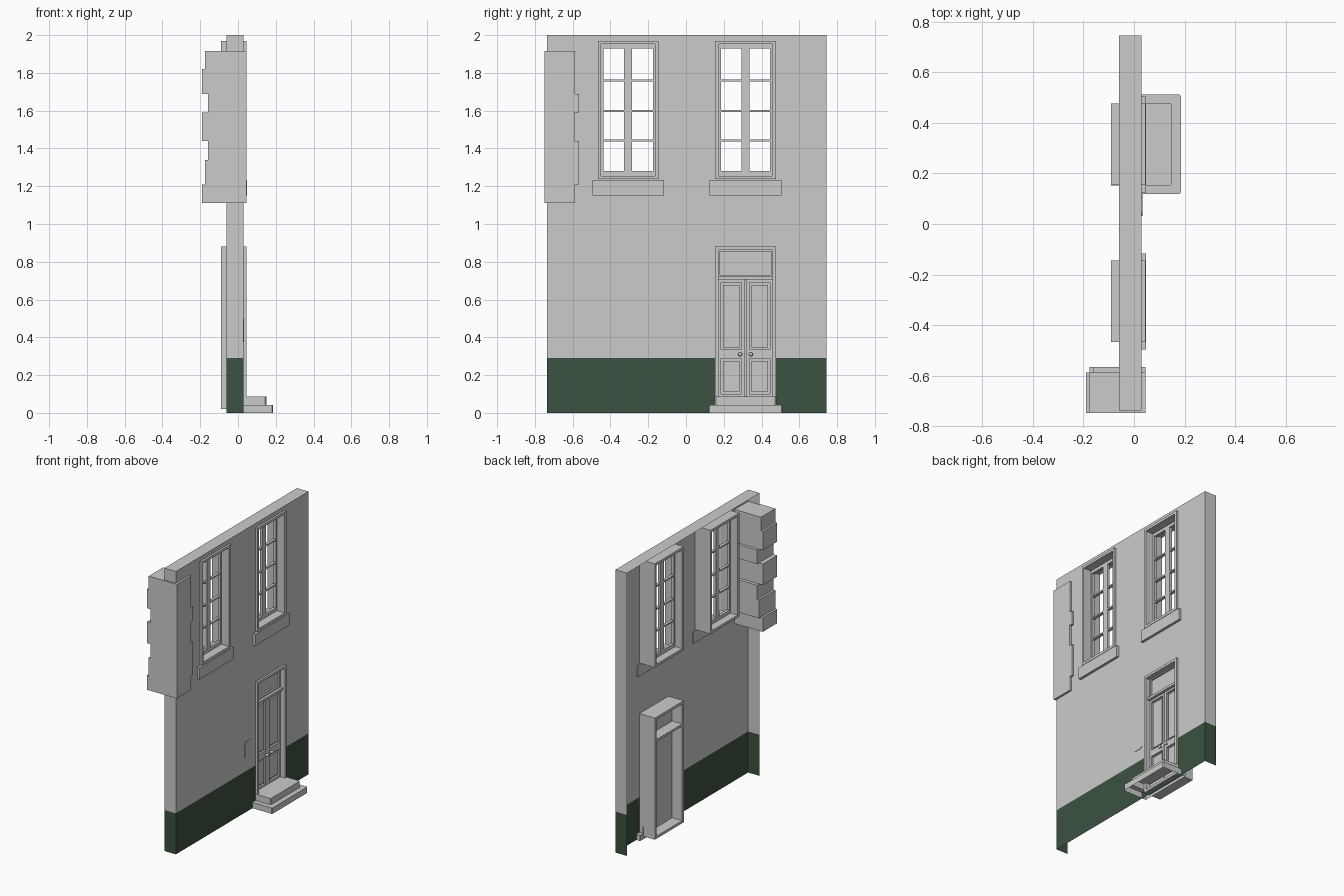
import bpy, bmesh, math
from mathutils import Vector, Matrix

if "Cube" in bpy.data.objects:
    bpy.data.objects.remove(bpy.data.objects["Cube"])

green = bpy.data.materials.new("dark_green_paint")
green.diffuse_color = (0.045, 0.085, 0.05, 1)
green.use_nodes = True
green.node_tree.nodes["Principled BSDF"].inputs["Base Color"].default_value = green.diffuse_color


def finish(name, bm, weld=True):
    if weld:
        bmesh.ops.remove_doubles(bm, verts=bm.verts, dist=1e-5)
    bmesh.ops.recalc_face_normals(bm, faces=bm.faces)
    me = bpy.data.meshes.new(name)
    bm.to_mesh(me)
    bm.free()
    ob = bpy.data.objects.new(name, me)
    bpy.context.collection.objects.link(ob)
    return ob


def quad(bm, *pts):
    return bm.faces.new([bm.verts.new(p) for p in pts])


def sheet(bm, x, rect, holes, cuts=()):
    """Flat yz sheet at x with rectangular holes; rect/holes = (y0, y1, z0, z1)."""
    ys = sorted({v for r in [rect, *holes] for v in r[:2]})
    zs = sorted({v for r in [rect, *holes] for v in r[2:]} | set(cuts))
    for a, b in zip(ys, ys[1:]):
        for c, d in zip(zs, zs[1:]):
            m, n = (a + b) / 2, (c + d) / 2
            if not any(h[0] < m < h[1] and h[2] < n < h[3] for h in holes):
                quad(bm, (x, a, c), (x, b, c), (x, b, d), (x, a, d))
    bmesh.ops.remove_doubles(bm, verts=bm.verts, dist=1e-5)


def slab(name, x0, x1, rect, holes=()):
    """Sheet given thickness from x0 to x1."""
    bm = bmesh.new()
    sheet(bm, x0, rect, holes)
    ext = bmesh.ops.extrude_face_region(bm, geom=bm.faces[:], use_keep_orig=True)
    vs = [g for g in ext["geom"] if isinstance(g, bmesh.types.BMVert)]
    bmesh.ops.translate(bm, verts=vs, vec=(x1 - x0, 0, 0))
    return finish(name, bm)


def grow(r, d):
    return (r[0] - d, r[1] + d, r[2] - d, r[3] + d)


Y0, Y1, XF, XB = -0.737, 0.745, 0.03, -0.06
PLINTH = 0.29
WIN_Y = (-0.306, 0.315)
DOOR_Y = 0.315
windows = [(c - 0.161, c + 0.161, 1.237, 1.97) for c in WIN_Y]
door = (DOOR_Y - 0.162, DOOR_Y + 0.162, 0.02, 0.88)

# Wall shell: pierced front, two end returns and a top, open at the back
bm = bmesh.new()
openings = [grow(w, -0.01) for w in windows] + [grow(door, -0.01)]
sheet(bm, XF, (Y0, Y1, 0, 2), openings, cuts=(PLINTH,))
for y in (Y0, Y1):
    for a, b in ((0, PLINTH), (PLINTH, 2)):
        quad(bm, (XF, y, a), (XB, y, a), (XB, y, b), (XF, y, b))
quad(bm, (XF, Y0, 2), (XF, Y1, 2), (XB, Y1, 2), (XB, Y0, 2))
wall = finish("wall", bm)
wall.data.materials.append(None)
wall.data.materials.append(green)
for p in wall.data.polygons:
    p.material_index = int(p.center.z < PLINTH)

# Windows: deep box frame, recessed glazing bars and sill
for i, (c, w) in enumerate(zip(WIN_Y, windows), 1):
    slab(f"window_{i}_frame", -0.09, 0.045, w, [grow(w, -0.018)])
    bars = (1.275, 1.443, 1.598, 1.76, 1.935)
    panes = [(c + a, c + b, lo + 0.005, hi - 0.005)
             for a, b in ((-0.13, -0.021), (0.021, 0.13))
             for lo, hi in zip(bars, bars[1:])]
    slab(f"window_{i}_sash", -0.035, -0.015, grow(w, -0.015), panes)
    slab(f"window_{i}_sill", 0.022, 0.048, (c - 0.19, c + 0.19, 1.15, 1.232))

# Door surround with transom bar and blank transom panel
inner = grow(door, -0.018)
slab("door_frame", -0.09, 0.045, door, [inner])
slab("door_transom_bar", -0.09, 0.03, (inner[0], inner[1], 0.705, 0.722))
slab("door_transom_panel", -0.012, 0.0, (inner[0], inner[1], 0.72, inner[3]))
slab("door_transom_moulding", 0.0, 0.012, (inner[0], inner[1], 0.72, inner[3]),
     [(inner[0] + 0.01, inner[1] - 0.01, 0.73, inner[3] - 0.008)])

# Pair of door leaves with recessed panels, raised fields and knobs
for side, s in (("left", -1), ("right", 1)):
    def span(a, b):
        return tuple(sorted((DOOR_Y + s * a, DOOR_Y + s * b)))
    panels = [span(0.02, 0.13) + (0.335, 0.69), span(0.02, 0.13) + (0.1, 0.288)]
    slab(f"door_leaf_{side}", -0.005, 0.01, span(0.002, 0.146) + (0.03, 0.705), panels)
    slab(f"door_leaf_{side}_back", -0.012, -0.004, span(0, 0.146) + (0.03, 0.705))
    for part, p in zip(("upper", "lower"), panels):
        slab(f"door_{side}_{part}_field", -0.004, 0.004, grow(p, -0.012))
    bm = bmesh.new()
    bmesh.ops.create_uvsphere(bm, u_segments=12, v_segments=8, radius=0.011,
                              matrix=Matrix.Translation((0.026, DOOR_Y + s * 0.028, 0.31)))
    bmesh.ops.create_cone(bm, cap_ends=True, segments=12, radius1=0.005, radius2=0.005,
                          depth=0.014, matrix=Matrix.Translation((0.014, DOOR_Y + s * 0.028, 0.31))
                          @ Matrix.Rotation(math.pi / 2, 4, 'Y'))
    knob = finish(f"door_knob_{side}", bm, weld=False)
    for f in knob.data.polygons:
        f.use_smooth = True

# Hollow two-tread doorstep, lofted from rings with clipped front corners
bm = bmesh.new()
rings = []
for x, h, z in ((0.185, 0.197, 0), (0.185, 0.197, 0.042),
                (0.15, 0.163, 0.042), (0.15, 0.163, 0.087)):
    c = 0.006
    pts = [(0.0, -h), (x - c, -h), (x, c - h), (x, h - c), (x - c, h), (0.0, h)]
    rings.append([bm.verts.new((px, DOOR_Y + py, z)) for px, py in pts])
for a, b in zip(rings, rings[1:]):
    for i in range(6):
        j = (i + 1) % 6
        bm.faces.new((a[i], a[j], b[j], b[i]))
bm.faces.new(rings[-1])
finish("doorstep", bm, weld=False)

# Corner stones: (z0, z1, back x, inner y)
stones = [(1.11, 1.21, -0.19, -0.587), (1.21, 1.34, -0.175, -0.566),
          (1.34, 1.44, -0.16, -0.566), (1.44, 1.59, -0.19, -0.589),
          (1.59, 1.687, -0.16, -0.566), (1.687, 1.82, -0.19, -0.587),
          (1.82, 1.917, -0.175, -0.587)]
for i, (z0, z1, xb, yi) in enumerate(stones, 1):
    slab(f"corner_stone_{i}", xb, 0.045, (-0.748, yi, z0, z1))

# Thin wall plaque with clipped corners
bm = bmesh.new()
c, hy, hz = 0.012, 0.043, 0.062
outline = [(-hy, c - hz), (c - hy, -hz), (hy - c, -hz), (hy, c - hz),
           (hy, hz - c), (hy - c, hz), (c - hy, hz), (-hy, hz - c)]
f = bm.faces.new([bm.verts.new((0.029, 0.075 + y, 0.437 + z)) for y, z in outline])
ext = bmesh.ops.extrude_face_region(bm, geom=[f], use_keep_orig=True)
bmesh.ops.translate(bm, vec=(0.004, 0, 0),
                    verts=[g for g in ext["geom"] if isinstance(g, bmesh.types.BMVert)])
finish("plaque", bm)
